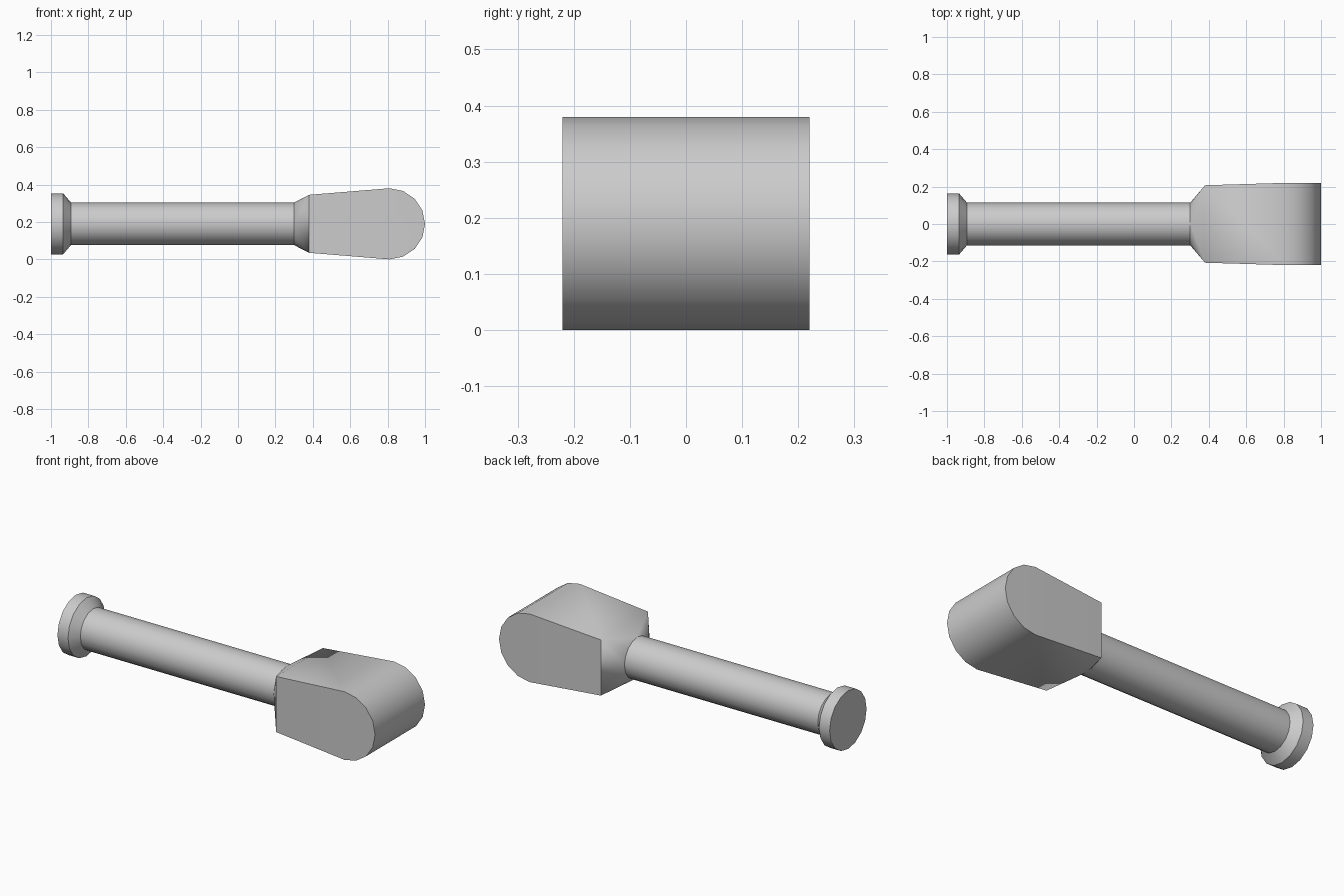
import bpy, bmesh, math

cube = bpy.data.objects.get("Cube")
if cube:
    bpy.data.objects.remove(cube, do_unlink=True)

AXIS_Z = 0.19
SIDES = 16
SHAFT_R = 0.114
NECK_X, BLOCK_X, ROUND_X = 0.30, 0.38, 0.81

grey = bpy.data.materials.new("plain_grey")
grey.use_nodes = True
colour = (0.6, 0.6, 0.6, 1)
grey.diffuse_color = colour
grey.node_tree.nodes["Principled BSDF"].inputs["Base Color"].default_value = colour


def ring(bm, x, r):
    """Circle of vertices around the long axis."""
    return [bm.verts.new((x, r * math.cos(a), AXIS_Z + r * math.sin(a)))
            for a in (math.tau * i / SIDES for i in range(SIDES))]


def finish(bm, name):
    bmesh.ops.recalc_face_normals(bm, faces=bm.faces)
    mesh = bpy.data.meshes.new(name)
    bm.to_mesh(mesh)
    bm.free()
    obj = bpy.data.objects.new(name, mesh)
    bpy.context.collection.objects.link(obj)
    mesh.materials.append(grey)
    bpy.ops.object.select_all(action="DESELECT")
    obj.select_set(True)
    bpy.context.view_layer.objects.active = obj
    bpy.ops.object.shade_smooth_by_angle(angle=math.radians(30))


# Handle: end knob, chamfer and shaft as one turned profile
bm = bmesh.new()
profile = [(-1, 0.163), (-0.935, 0.163), (-0.893, SHAFT_R), (NECK_X, SHAFT_R)]
rings = [ring(bm, x, r) for x, r in profile]
for a, b in zip(rings, rings[1:]):
    for i in range(SIDES):
        j = (i + 1) % SIDES
        bm.faces.new((a[i], a[j], b[j], b[i]))
bm.faces.new(rings[0])
finish(bm, "handle")

# Head: side outline with a half-round end, widening slightly in y
bm = bmesh.new()
R = 0.19
outline = [(BLOCK_X, 0.155, 0.207)]
for i in range(9):
    a = math.pi / 2 - math.pi * i / 8
    outline.append((ROUND_X + R * math.cos(a), R * math.sin(a), 0.22))
outline.append((BLOCK_X, -0.155, 0.207))
left, right = [[bm.verts.new((x, s * w, AXIS_Z + z)) for x, z, w in outline]
               for s in (1, -1)]
for i in range(len(outline) - 1):
    bm.faces.new((left[i], left[i + 1], right[i + 1], right[i]))
for side in (left, right):
    bm.faces.new((side[0], side[1], side[-2], side[-1]))
    bm.faces.new(side[1:-1])

# Neck: fans from the round shaft to the four block corners
neck = ring(bm, NECK_X, SHAFT_R)
corners = [left[0], right[0], right[-1], left[-1]]
step = SIDES // 4
for k, corner in enumerate(corners):
    for i in range(k * step, (k + 1) * step):
        bm.faces.new((corner, neck[i], neck[(i + 1) % SIDES]))
    bm.faces.new((corner, corners[(k + 1) % 4], neck[(k + 1) * step % SIDES]))
finish(bm, "head")
